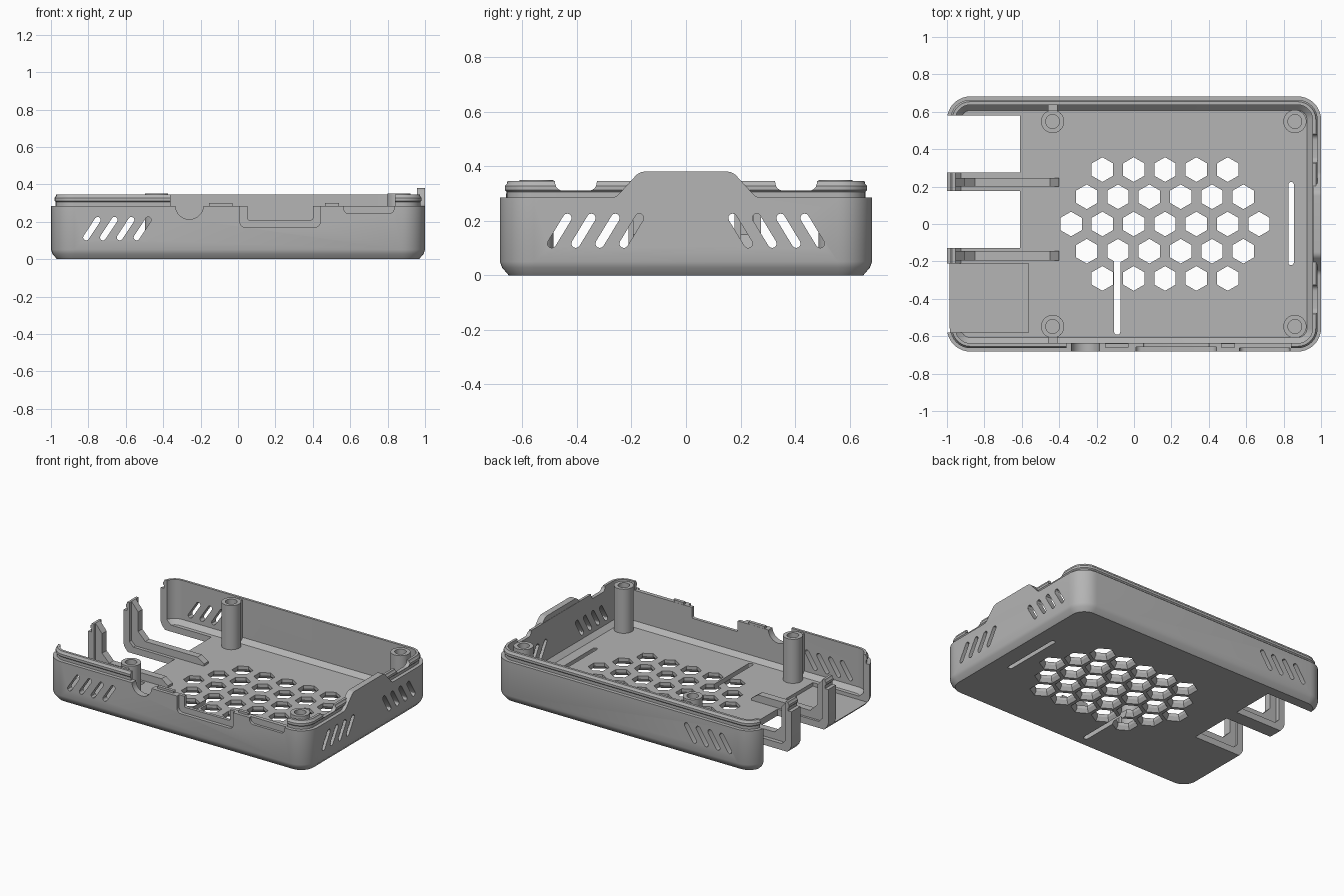
import bpy, bmesh, math

cube = bpy.data.objects.get("Cube")
if cube:
    bpy.data.objects.remove(cube, do_unlink=True)

grey = bpy.data.materials.new("matte grey")
grey.use_nodes = True
GREY = (0.46, 0.46, 0.46, 1)
grey.diffuse_color = GREY
grey.node_tree.nodes["Principled BSDF"].inputs["Base Color"].default_value = GREY


def finish(bm, name, smooth=True):
    bmesh.ops.recalc_face_normals(bm, faces=bm.faces[:])
    me = bpy.data.meshes.new(name)
    bm.to_mesh(me)
    bm.free()
    ob = bpy.data.objects.new(name, me)
    bpy.context.collection.objects.link(ob)
    me.materials.append(grey)
    if smooth:
        shade(ob)
    return ob


def activate(ob):
    bpy.ops.object.select_all(action='DESELECT')
    ob.select_set(True)
    bpy.context.view_layer.objects.active = ob


def shade(ob):
    activate(ob)
    bpy.ops.object.shade_smooth_by_angle(angle=math.radians(30))


def loft(bm, rings):
    """Skin closed rings of equal length and cap both ends."""
    vs = [[bm.verts.new(p) for p in r] for r in rings]
    n = len(vs[0])
    for a, b in zip(vs, vs[1:]):
        for i in range(n):
            j = (i + 1) % n
            bm.faces.new((a[i], a[j], b[j], b[i]))
    bm.faces.new(vs[0][::-1])
    bm.faces.new(vs[-1])


def prism(bm, pts, axis, a, b):
    """Extrude a 2D outline along an axis from a to b."""
    place = {'x': lambda p, d: (d, p[0], p[1]),
             'y': lambda p, d: (p[0], d, p[1]),
             'z': lambda p, d: (p[0], p[1], d)}[axis]
    loft(bm, [[place(p, d) for p in pts] for d in (a, b)])


def rect(u0, u1, v0, v1):
    return [(u0, v0), (u1, v0), (u1, v1), (u0, v1)]


def arc(cu, cv, r, a0, a1, n=6):
    return [(cu + r * math.cos(math.radians(a0 + (a1 - a0) * i / n)),
             cv + r * math.sin(math.radians(a0 + (a1 - a0) * i / n))) for i in range(n + 1)]


def notch(u0, u1, v0, r, top=0.5):
    """Open-topped cut with rounded lower corners."""
    return ([(u0, top)] + arc(u0 + r, v0 + r, r, 180, 270)
            + arc(u1 - r, v0 + r, r, 270, 360) + [(u1, top)])


def capsule(u0, v0, u1, v1, r):
    t = math.degrees(math.atan2(v1 - v0, u1 - u0))
    return arc(u1, v1, r, t - 90, t + 90) + arc(u0, v0, r, t + 90, t + 270)


def rounded_rect(inset, z, n=10):
    r = 0.125 - inset
    cx, cy = 1 - 0.125, 0.682 - 0.125
    pts = []
    for sx, sy, a in ((1, 1, 0), (-1, 1, 90), (-1, -1, 180), (1, -1, 270)):
        pts += arc(sx * cx, sy * cy, r, a, a + 90, n)
    return [(x, y, z) for x, y in pts]


# Tray shell: chamfered base, outer wall, stepped lip with snap bead, hollow inside
bm = bmesh.new()
loft(bm, [rounded_rect(i, z) for i, z in (
    (0.032, 0), (0.008, 0.028), (0, 0.05), (0, 0.285), (0.025, 0.285), (0.025, 0.305),
    (0.018, 0.312), (0.018, 0.328), (0.025, 0.335), (0.028, 0.345), (0.045, 0.345),
    (0.045, 0.075), (0.075, 0.045))])
tray = finish(bm, "tray", False)


def cut(build):
    bm = bmesh.new()
    build(bm)
    cutter = finish(bm, "cutter", False)
    cutter.hide_render = True
    mod = tray.modifiers.new("cut", 'BOOLEAN')
    mod.operation, mod.solver, mod.object = 'DIFFERENCE', 'EXACT', cutter
    activate(tray)
    bpy.ops.object.modifier_apply(modifier=mod.name)
    bpy.data.objects.remove(cutter, do_unlink=True)


def hex_ring(x, y, r, z):
    return [(x + r * math.sin(k * math.pi / 3), y + r * math.cos(k * math.pi / 3), z)
            for k in range(6)]


def vents_and_grille(bm):
    # Hexagonal grille, countersunk from below
    for row, count in enumerate((5, 6, 7, 6, 5)):
        for c in range(count):
            x = 0.166 + (c - (count - 1) / 2) * 0.1675
            y = (2 - row) * 0.1455
            loft(bm, [hex_ring(x, y, r, z) for r, z in
                      ((0.0862, -0.004), (0.066, 0.025), (0.066, 0.1))])
    # Slanted vents in front, back and right walls
    for k in range(4):
        x = -0.812 + k * 0.09
        for y0, y1 in ((-0.8, -0.6), (0.6, 0.8)):
            prism(bm, capsule(x, 0.116, x + 0.062, 0.21, 0.016), 'y', y0, y1)
        y = -0.492 + k * 0.088
        for s in (-1, 1):
            prism(bm, capsule(-s * y, 0.116, -s * (y + 0.057), 0.21, 0.016), 'x', 0.9, 1.1)


def openings(bm):
    # Port openings through the left side
    prism(bm, rect(-1.2, -0.61, 0.275, 0.58), 'z', -0.1, 0.5)
    prism(bm, rect(-1.2, -0.61, -0.128, 0.177), 'z', -0.1, 0.5)
    prism(bm, rect(-1.2, -0.565, -0.58, -0.21), 'z', 0.02, 0.5)
    # Long slots in the floor
    prism(bm, capsule(0.84, -0.205, 0.84, 0.21, 0.015), 'z', -0.1, 0.1)
    prism(bm, capsule(-0.09, -0.575, -0.09, -0.15, 0.017), 'z', -0.1, 0.1)
    # Lip removed along the front
    prism(bm, rect(-0.36, 0.84, 0.285, 0.5), 'y', -0.8, -0.62)
    # Lip notches on the right wall
    for y0, y1 in ((-0.48, -0.327), (0.327, 0.48)):
        prism(bm, notch(y0, y1, 0.31, 0.03), 'x', 0.92, 1.1)


def front_ports(bm):
    prism(bm, [(-0.335, 0.4)] + arc(-0.26, 0.288, 0.075, 180, 360, 16) + [(-0.185, 0.4)],
          'y', -0.8, -0.6)
    prism(bm, notch(0.01, 0.44, 0.17, 0.03), 'y', -0.8, -0.658)
    prism(bm, notch(0.565, 0.835, 0.243, 0.03), 'y', -0.8, -0.664)


def inner_port(bm):
    prism(bm, notch(0.05, 0.40, 0.21, 0.01), 'y', -0.8, -0.6)


for build in (vents_and_grille, openings, front_ports, inner_port):
    cut(build)
shade(tray)

# Raised tab on the right wall
bm = bmesh.new()
side = arc(0.275, 0.325, 0.04, 270, 230, 5) + arc(0.15, 0.333, 0.047, 45, 90, 5)
prism(bm, side + [(-y, z) for y, z in side[::-1]], 'x', 0.957, 1.0)
finish(bm, "right_wall_tab")

# Small tabs on the front wall
for i, (x0, x1, z) in enumerate(((-0.155, -0.03, 0.3), (0.465, 0.54, 0.3))):
    bm = bmesh.new()
    prism(bm, rect(x0, x1, 0.28, z), 'y', -0.66, -0.638)
    finish(bm, f"front_tab_{i + 1}", False)

# Screw posts with blind holes
for side_x, x in (("left_end", -0.435), ("right_end", 0.86)):
    for side_y, s in (("front", -1), ("back", 1)):
        bm = bmesh.new()
        loft(bm, [[(px, py, z) for px, py in arc(x, s * 0.548, r, 0, 360 - 11.25, 31)]
                  for r, z in ((0.062, 0.03), (0.062, 0.35), (0.037, 0.35), (0.037, 0.12))])
        finish(bm, f"screw_post_{side_x}_{side_y}")
        if x < 0:
            bm = bmesh.new()
            prism(bm, rect(x - 0.025, x + 0.025, 0.04, 0.335), 'y', s * 0.6, s * 0.645)
            finish(bm, f"post_web_{side_y}", False)

# Bracing ribs behind the two port dividers
rib = [(-0.965, 0.03), (-0.965, 0.345), (-0.955, 0.345), (-0.905, 0.285), (-0.905, 0.15),
       (-0.85, 0.095), (-0.45, 0.095), (-0.40, 0.06), (-0.40, 0.03)]
for name, y0, y1 in (("back", 0.2, 0.247), ("front", -0.194, -0.144)):
    bm = bmesh.new()
    prism(bm, rib, 'y', y0, y1)
    finish(bm, f"divider_rib_{name}", False)
